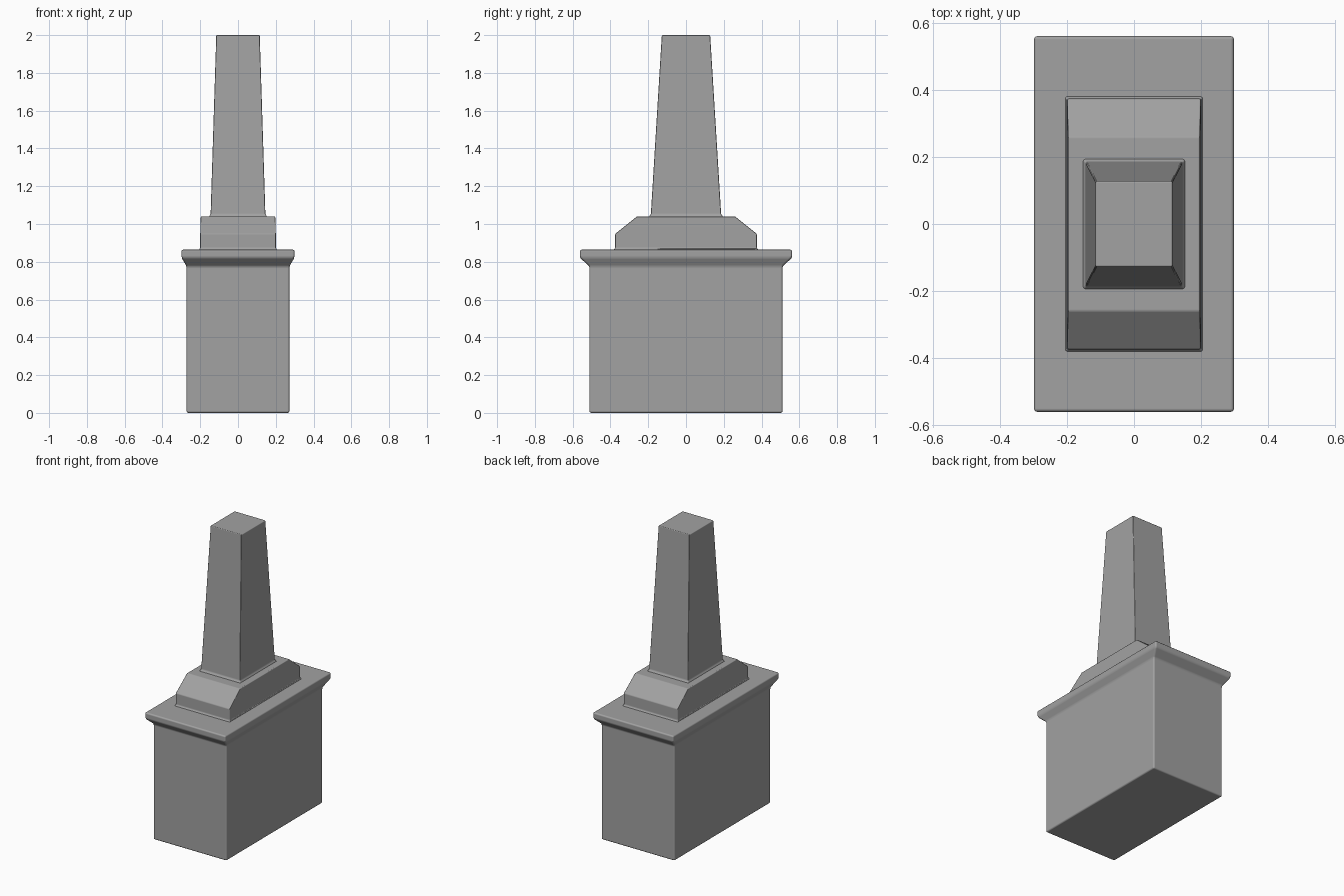
import bpy
import bmesh
from math import radians

cube = bpy.data.objects.get("Cube")
if cube:
    bpy.data.objects.remove(cube, do_unlink=True)

stone = bpy.data.materials.new("grey_stone")
stone.use_nodes = True
GREY = (0.36, 0.36, 0.36, 1)
stone.diffuse_color = GREY
stone.node_tree.nodes["Principled BSDF"].inputs["Base Color"].default_value = GREY


def tier(name, rings, bevel):
    """Stack rectangular rings (half width, half depth, height) into a closed block."""
    bm = bmesh.new()
    loops = [[bm.verts.new((sx * hx, sy * hy, z))
              for sx, sy in ((-1, -1), (1, -1), (1, 1), (-1, 1))]
             for hx, hy, z in rings]
    for low, high in zip(loops, loops[1:]):
        for i in range(4):
            j = (i + 1) % 4
            bm.faces.new((low[i], low[j], high[j], high[i]))
    bm.faces.new(loops[0][::-1])
    bm.faces.new(loops[-1])
    mesh = bpy.data.meshes.new(name)
    bm.to_mesh(mesh)
    bm.free()
    mesh.materials.append(stone)
    obj = bpy.data.objects.new(name, mesh)
    bpy.context.collection.objects.link(obj)

    # Softened stone edges
    mod = obj.modifiers.new("soft_edges", "BEVEL")
    mod.width = bevel
    mod.segments = 3
    mod.limit_method = "ANGLE"
    mod.angle_limit = radians(20)
    mod.harden_normals = True
    bpy.ops.object.select_all(action="DESELECT")
    obj.select_set(True)
    bpy.context.view_layer.objects.active = obj
    bpy.ops.object.shade_smooth_by_angle(angle=radians(40))
    return obj


# Pedestal block with its flared cornice
tier("pedestal", [(0.272, 0.511, 0), (0.272, 0.511, 0.775),
                  (0.299, 0.562, 0.822), (0.299, 0.562, 0.864)], 0.010)

# Stepped plinth, sloping at front and back only, with a small foot fillet
tier("plinth", [(0.206, 0.382, 0.855), (0.206, 0.382, 0.865), (0.2, 0.375, 0.873),
                (0.2, 0.375, 0.948), (0.197, 0.26, 1.04)], 0.007)

# Tapering shaft with a small foot fillet
tier("shaft", [(0.153, 0.195, 1.03), (0.153, 0.195, 1.04), (0.145, 0.186, 1.052),
               (0.115, 0.128, 2)], 0.008)
